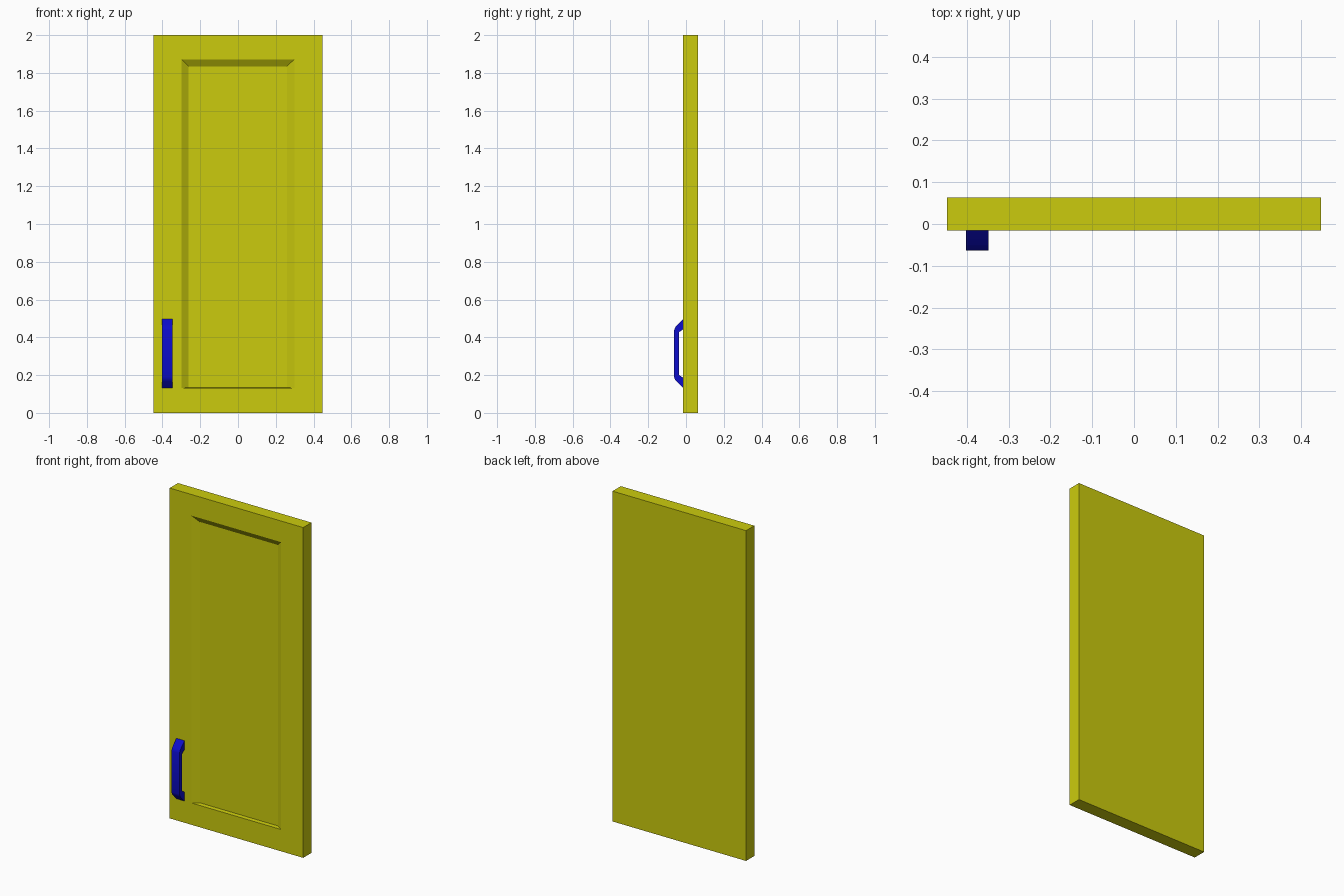
import bpy
import bmesh
import math

cube = bpy.data.objects.get("Cube")
if cube:
    bpy.data.objects.remove(cube, do_unlink=True)


def make_material(name, color):
    mat = bpy.data.materials.new(name)
    mat.use_nodes = True
    mat.diffuse_color = color
    mat.node_tree.nodes["Principled BSDF"].inputs["Base Color"].default_value = color
    return mat


def make_object(name, bm, mat):
    bmesh.ops.recalc_face_normals(bm, faces=bm.faces)
    mesh = bpy.data.meshes.new(name)
    bm.to_mesh(mesh)
    bm.free()
    mesh.materials.append(mat)
    obj = bpy.data.objects.new(name, mesh)
    bpy.context.collection.objects.link(obj)
    return obj


def rectangle(bm, x0, x1, z0, z1, y):
    return [bm.verts.new((x, y, z)) for x, z in ((x0, z0), (x1, z0), (x1, z1), (x0, z1))]


def bridge(bm, a, b):
    for i in range(len(a)):
        j = (i + 1) % len(a)
        bm.faces.new((a[i], a[j], b[j], b[i]))


yellow = make_material("yellow paint", (0.6, 0.6, 0.004, 1))
blue = make_material("blue handle", (0.004, 0.004, 0.6, 1))

# Door slab with a sunken panel: back, front edge, panel rim, panel floor
FRONT, BACK = -0.015, 0.064
bm = bmesh.new()
loops = [
    rectangle(bm, -0.447, 0.447, 0, 2, BACK),
    rectangle(bm, -0.447, 0.447, 0, 2, FRONT),
    rectangle(bm, -0.3, 0.298, 0.132, 1.872, FRONT),
    rectangle(bm, -0.262, 0.26, 0.134, 1.835, FRONT + 0.025),
]
for a, b in zip(loops, loops[1:]):
    bridge(bm, a, b)
bm.faces.new(loops[0])
bm.faces.new(loops[-1])
make_object("door_panel", bm, yellow)

# Handle: half of the side profile, mirrored about its mid height, then extruded
MID = 0.314
outer = [(FRONT, 0.183), (-0.05, 0.148), (-0.058, 0.138), (-0.063, 0.123)]
inner = [(-0.037, 0.113), (-0.04 + 0.008, 0.117), (FRONT, 0.128)]
half_out = outer + [(y, -h) for y, h in reversed(outer)]
half_in = [(y, -h) for y, h in reversed(inner)] + inner
profile = half_out + half_in
bm = bmesh.new()
sides = [[bm.verts.new((x, y, MID + h)) for y, h in profile] for x in (-0.402, -0.348)]
bridge(bm, *sides)
for side in sides:
    bm.faces.new(side)
handle = make_object("handle", bm, blue)

bpy.ops.object.select_all(action="DESELECT")
handle.select_set(True)
bpy.context.view_layer.objects.active = handle
bpy.ops.object.shade_smooth_by_angle(angle=math.radians(50))
